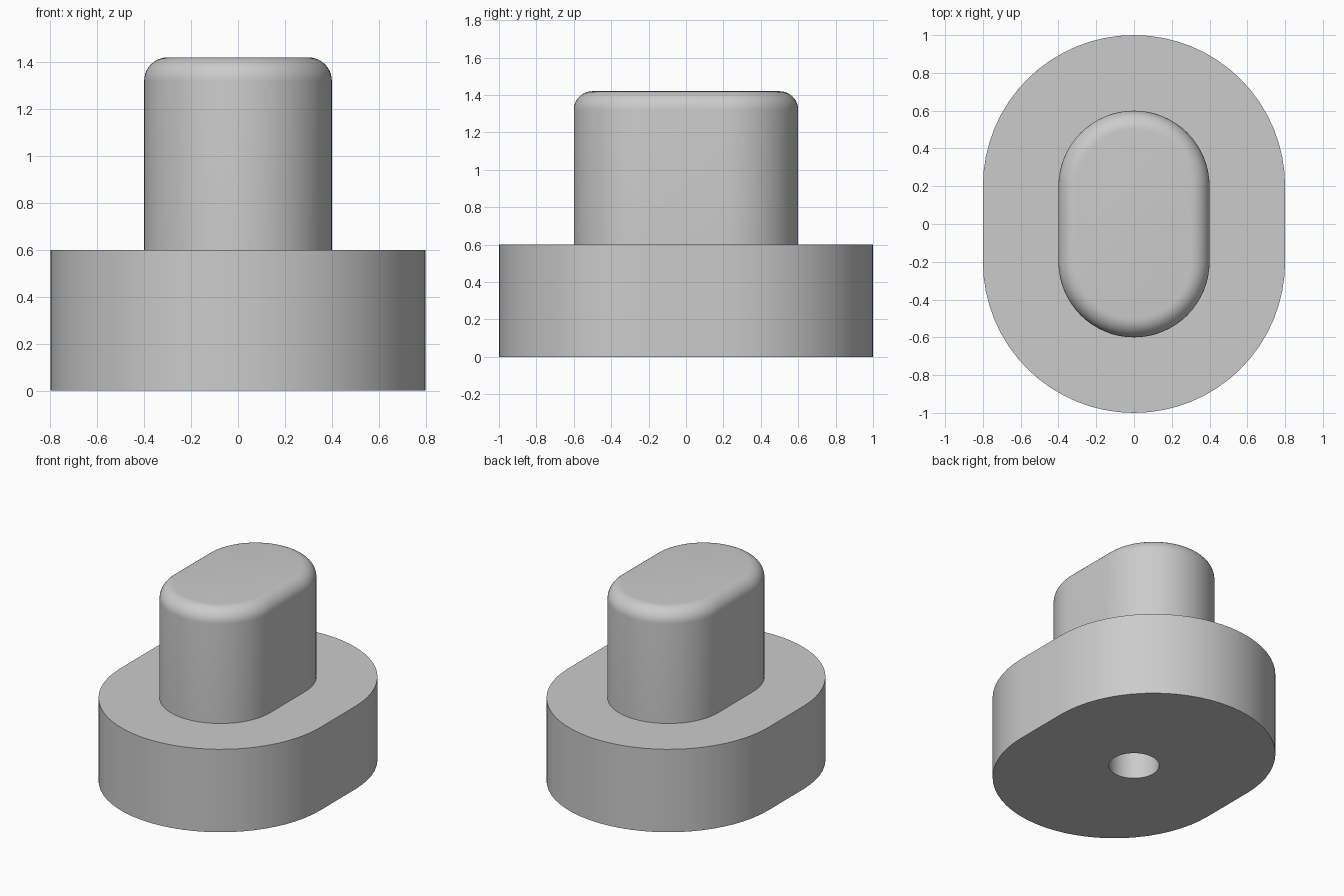
import bpy
import bmesh
from math import cos, sin, pi, radians

cube = bpy.data.objects.get("Cube")
if cube:
    bpy.data.objects.remove(cube, do_unlink=True)

STRAIGHT = 0.2   # half length of the straight sides
SEGMENTS = 32    # segments in each rounded end

grey = bpy.data.materials.new("plain grey")
grey.use_nodes = True
grey.diffuse_color = (0.6, 0.6, 0.6, 1)
grey.node_tree.nodes["Principled BSDF"].inputs["Base Color"].default_value = (0.6, 0.6, 0.6, 1)


def slot_ring(bm, radius, z, straight=STRAIGHT):
    """Closed ring of two half circles joined by straight sides along y."""
    ring = []
    for end in (1, -1):
        for i in range(SEGMENTS + 1):
            a = pi * i / SEGMENTS
            ring.append(bm.verts.new((end * radius * cos(a),
                                      end * (straight + radius * sin(a)), z)))
    return ring


def loft(name, sections, cap_last=False):
    """Skin a stack of (radius, z, straight) rings into one object."""
    bm = bmesh.new()
    rings = [slot_ring(bm, *s) for s in sections]
    for low, high in zip(rings, rings[1:]):
        for i in range(len(low)):
            j = (i + 1) % len(low)
            bm.faces.new((low[i], low[j], high[j], high[i]))
    if cap_last:
        bm.faces.new(rings[-1])
    bmesh.ops.remove_doubles(bm, verts=bm.verts, dist=1e-5)
    mesh = bpy.data.meshes.new(name)
    bm.to_mesh(mesh)
    bm.free()
    mesh.materials.append(grey)
    obj = bpy.data.objects.new(name, mesh)
    bpy.context.collection.objects.link(obj)
    bpy.ops.object.select_all(action="DESELECT")
    obj.select_set(True)
    bpy.context.view_layer.objects.active = obj
    bpy.ops.object.shade_smooth_by_angle(angle=radians(30))
    return obj


# Wide foot: underside around the hole, outer wall, shoulder up to the stem
loft("base", [(0.165, 0, 0), (0.8, 0), (0.8, 0.6), (0.4, 0.6)])

# Stem with a rounded top edge
fillet = 0.1
steps = 10
rounded = [(0.4 - fillet * (1 - cos(a)), 1.32 + fillet * sin(a))
           for a in (pi / 2 * i / steps for i in range(steps + 1))]
loft("stem", [(0.4, 0.6)] + rounded, cap_last=True)

# Blind hole rising from the underside, walls facing inwards
hole = loft("screw_hole", [(0.165, 0, 0), (0.165, 1.0, 0)], cap_last=True)
hole.data.flip_normals()
